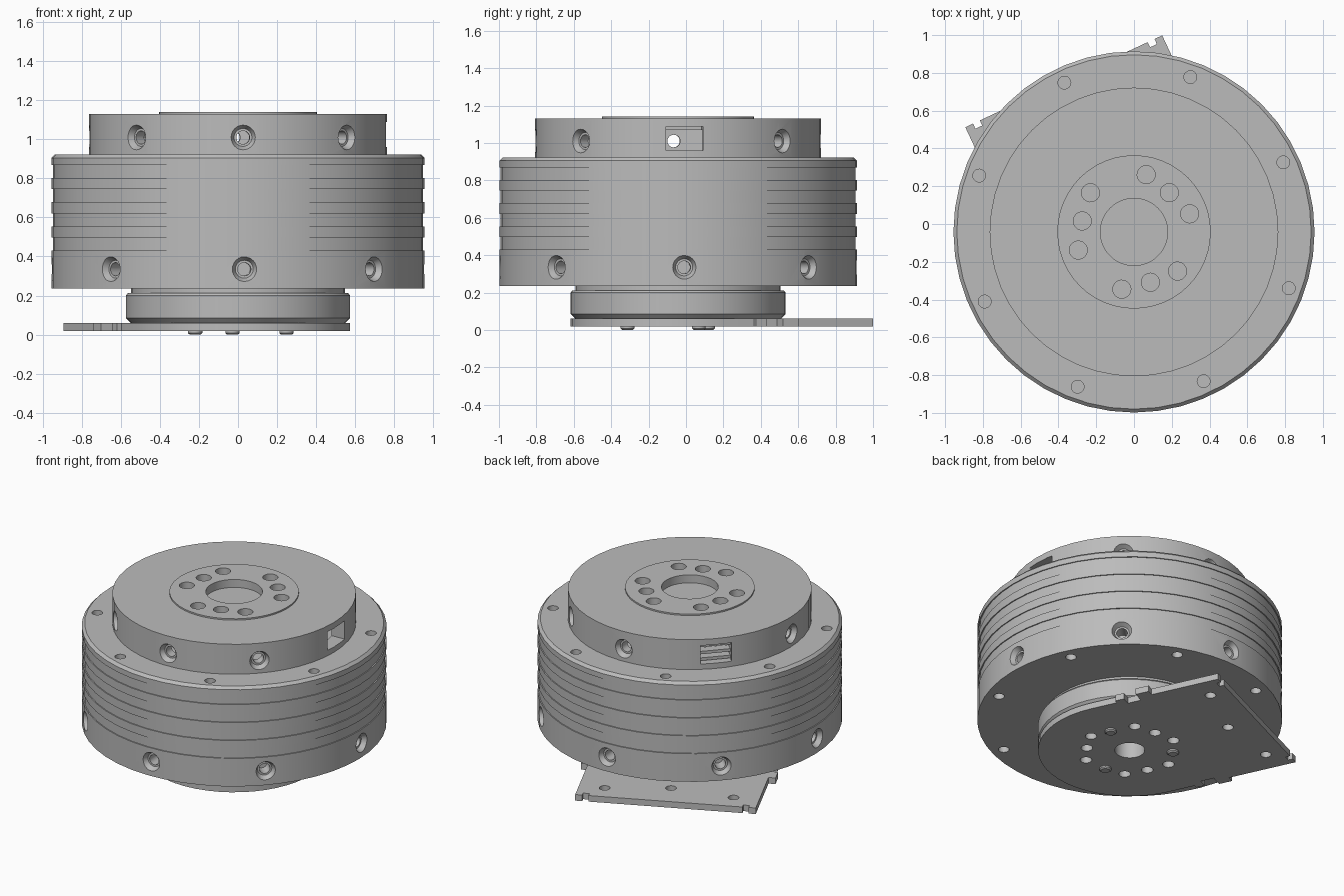
import bpy, bmesh
from math import sin, cos, pi, radians
from mathutils import Matrix, Vector

old = bpy.data.objects.get("Cube")
if old:
    bpy.data.objects.remove(old)

AXIS = Matrix.Translation((0, -0.042, 0))   # turning axis of the drum
SEG = 48

grey = bpy.data.materials.new("machined grey")
grey.use_nodes = True
COLOUR = (0.5, 0.5, 0.5, 1)
grey.diffuse_color = COLOUR
grey.node_tree.nodes["Principled BSDF"].inputs["Base Color"].default_value = COLOUR


def turn(bm, profile, matrix=Matrix(), seg=SEG):
    """Turned solid from (radius, height) points, capped at both ends."""
    rings = [[bm.verts.new(matrix @ Vector((r * cos(2 * pi * i / seg), r * sin(2 * pi * i / seg), z)))
              for i in range(seg)] for r, z in profile]
    for a, b in zip(rings, rings[1:]):
        for i in range(seg):
            j = (i + 1) % seg
            bm.faces.new((a[i], a[j], b[j], b[i]))
    bm.faces.new(rings[0][::-1])
    bm.faces.new(rings[-1])


def block(bm, size, matrix):
    bmesh.ops.create_cube(bm, size=1, matrix=matrix @ Matrix.Diagonal((*size, 1)))


def finish(name, bm):
    bmesh.ops.recalc_face_normals(bm, faces=bm.faces)
    mesh = bpy.data.meshes.new(name)
    bm.to_mesh(mesh)
    bm.free()
    mesh.materials.append(grey)
    obj = bpy.data.objects.new(name, mesh)
    bpy.context.collection.objects.link(obj)
    return obj


def select(obj):
    bpy.ops.object.select_all(action='DESELECT')
    obj.select_set(True)
    bpy.context.view_layer.objects.active = obj


def cut(bm, *targets):
    """Subtract the cutter mesh from each target, then discard it."""
    tool = finish("cutter", bm)
    tool.hide_render = True
    for obj in targets:
        mod = obj.modifiers.new("cut", 'BOOLEAN')
        mod.operation, mod.solver, mod.object = 'DIFFERENCE', 'EXACT', tool
        select(obj)
        bpy.ops.object.modifier_apply(modifier=mod.name)
    bpy.data.objects.remove(tool)


def spot(angle, radius, z):
    """Place on the axis frame, local x pointing outwards."""
    return AXIS @ Matrix.Rotation(radians(angle), 4, 'Z') @ Matrix.Translation((radius, 0, z))


def drill(bm, angle, radius, z0, z1, r):
    turn(bm, [(r, z0), (r, z1)], spot(angle, radius, 0), 20)


def side_bore(bm, angle, radius, z, depth):
    """Countersunk screw hole drilled inwards from the side."""
    turn(bm, [(0.034, -depth), (0.034, -0.035), (0.046, -0.035), (0.064, 0), (0.064, 0.03)],
         spot(angle, radius, z) @ Matrix.Rotation(pi / 2, 4, 'Y'), 24)


# Main drum with four shallow grooves
R = 0.956
profile = [(R, 0.236)]
for k in range(4):
    low = 0.43 + 0.124 * k
    profile += [(R, low), (R - 0.007, low), (R - 0.007, low + 0.067), (R, low + 0.067)]
profile += [(R, 0.905), (0.938, 0.923)]
bm = bmesh.new()
turn(bm, profile, AXIS)
main_drum = finish("main_drum", bm)

bm = bmesh.new()
for k in range(8):
    side_bore(bm, 2 + 45 * k, R, 0.335, 0.12)
    drill(bm, 25 + 45 * k, 0.872, 0.88, 0.95, 0.034)
    drill(bm, 25 + 45 * k, 0.872, 0.2, 0.29, 0.034)
cut(bm, main_drum)

# Hollow upper drum with raised hub
bm = bmesh.new()
turn(bm, [(0.764, 0.92), (0.764, 1.13), (0.406, 1.13), (0.406, 1.14)], AXIS)
upper_drum = finish("upper_drum", bm)

bm = bmesh.new()
turn(bm, [(0.67, 0.94), (0.67, 1.07)], AXIS)
cut(bm, upper_drum)

WINDOWS = (0, 3)
bm = bmesh.new()
for k in range(8):
    if k in WINDOWS:
        block(bm, (0.3, 0.2, 0.128), spot(2.6 + 45 * k, 0.72, 1.024))
    else:
        side_bore(bm, 2 + 45 * k, 0.764, 1.01, 0.14)
turn(bm, [(0.178, 1.085), (0.178, 1.2)], AXIS)
for group in (48, 168, 288):
    for step in (-30, 0, 30):
        drill(bm, group + step, 0.31 if step else 0.28, 1.095, 1.2, 0.048)
cut(bm, upper_drum)

# Connector bars behind the rear window
bm = bmesh.new()
for z in (0.975, 1.02, 1.07):
    block(bm, (0.06, 0.2, 0.02), spot(137.6, 0.69, z))
finish("connector_bars", bm)

# Lower flange and its neck
bm = bmesh.new()
turn(bm, [(0.55, 0.06), (0.575, 0.085), (0.575, 0.2), (0.565, 0.212), (0.548, 0.212), (0.548, 0.24)], AXIS)
lower_flange = finish("lower_flange", bm)

# Base plate: round on one side, tabbed tongue on the other
edge = [(0.18, 0.575), (0.18, 0.6), (0.24, 0.6), (0.24, 0.54), (0.33, 0.54), (0.33, 0.62),
        (0.42, 0.62), (0.42, 0.575), (0.88, 0.575), (0.88, 0.53), (0.85, 0.53), (0.85, 0.49), (0.88, 0.49)]
outline = [(0.575 * cos(a), 0.575 * sin(a)) for a in (pi / 2 + pi * i / 24 for i in range(25))]
outline += [(u, -v) for u, v in edge] + edge[::-1]
bm = bmesh.new()
tongue = spot(115, 0, 0.018)
face = bm.faces.new([bm.verts.new(tongue @ Vector((u, v, 0))) for u, v in outline])
top = bmesh.ops.extrude_face_region(bm, geom=[face])["geom"]
bmesh.ops.translate(bm, vec=(0, 0, 0.042), verts=[v for v in top if isinstance(v, bmesh.types.BMVert)])
base_plate = finish("base_plate", bm)

bm = bmesh.new()
turn(bm, [(0.094, -0.1), (0.094, 0.15)], AXIS)
for group in (86, 206, 326):
    for step in (-30, 0, 30):
        drill(bm, group + step, 0.3 if step else 0.27, -0.1, 0.12, 0.037)
cut(bm, base_plate, lower_flange)

bm = bmesh.new()
for u, v in ((0.75, 0.41), (0.68, 0), (0.75, -0.41)):
    turn(bm, [(0.034, -0.1), (0.034, 0.1)], tongue @ Matrix.Translation((u, v, 0)), 20)
cut(bm, base_plate)

# Three screw heads under the plate
bm = bmesh.new()
for angle in (24, 144, 264):
    turn(bm, [(0.028, 0), (0.037, 0.008), (0.037, 0.03)], spot(angle, 0.272, 0), 20)
finish("screw_heads", bm)

for obj in bpy.context.scene.objects:
    if obj.type == 'MESH':
        select(obj)
        bpy.ops.object.shade_smooth_by_angle(angle=radians(30))
